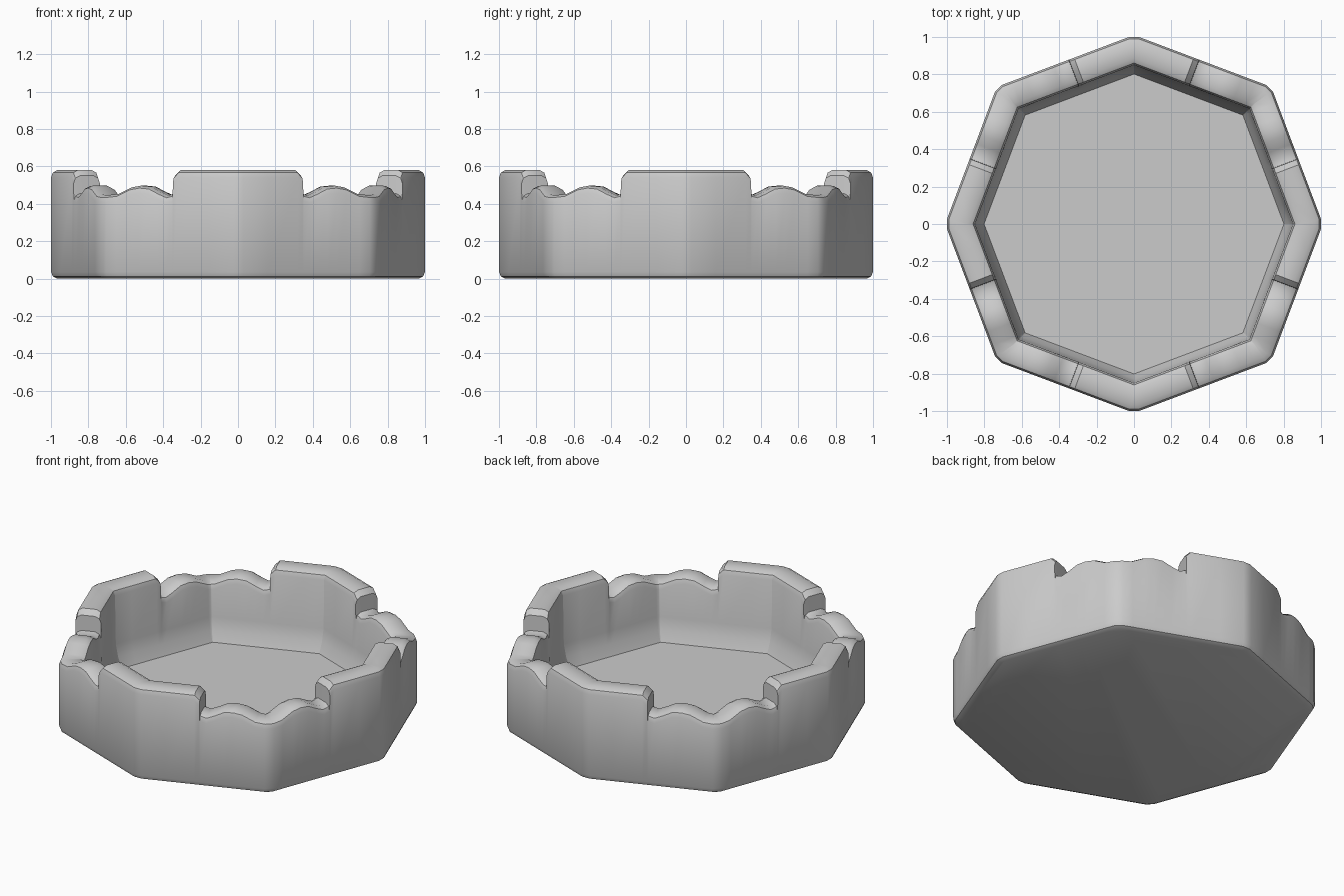
import bpy, bmesh, math
from mathutils import Vector

if "Cube" in bpy.data.objects:
    bpy.data.objects.remove(bpy.data.objects["Cube"])

CORNER = 0.03            # small cut on each vertical corner
R_AXIS, R_DIAG = 1.01, 1.037

# rim height along one side, from a raised corner to a low corner (0..0.733 in x)
RIM = [(0.16, 0.58), (0.32, 0.58), (0.348, 0.55), (0.350, 0.455), (0.385, 0.445),
       (0.43, 0.465), (0.48, 0.492), (0.53, 0.497), (0.58, 0.488), (0.65, 0.453)]
LOW, HIGH = 0.447, 0.58


def section(top):
    """Wall cross-section: (inset from outer face, height)."""
    return [(0.035, 0.0), (0.01, 0.012), (0, 0.035), (0, top - 0.04), (0.01, top - 0.013),
            (0.035, top), (0.115, top), (0.14, top - 0.013), (0.15, top - 0.04),
            (0.155, 0.24), (0.17, 0.165), (0.195, 0.10)]


corners = [Vector((math.cos(k * math.pi / 4), math.sin(k * math.pi / 4)))
           * (R_DIAG if k % 2 else R_AXIS) for k in range(8)]

# stations round the wall, each a list of 3D points
stations = []
for k in range(8):
    a, b = corners[k], corners[(k + 1) % 8]
    e = (b - a).normalized()
    n = Vector((e.y, -e.x))

    def corner_station(v, along, top):
        c = n.dot(v.normalized())
        slope = math.sqrt(1 - c * c) / c
        pts = []
        for d, z in section(top):
            p = v - v.normalized() * d / c + along * max(0.0008, CORNER - d * slope)
            pts.append((p.x, p.y, z))
        stations.append(pts)

    corner_station(a, e, LOW if k % 2 else HIGH)
    side = [(s / 0.733, h) for s, h in RIM]
    if k % 2:
        side = [(1 - t, h) for t, h in reversed(side)]
    for t, h in side:
        q = a.lerp(b, t)
        stations.append([(*(q - n * d), z) for d, z in section(h)])
    corner_station(b, -e, HIGH if k % 2 else LOW)

# skin the wall and close the base and the dish floor
bm = bmesh.new()
rows = [[bm.verts.new(p) for p in st] for st in stations]
for r0, r1 in zip(rows, rows[1:] + rows[:1]):
    for j in range(len(r0) - 1):
        bm.faces.new((r0[j], r1[j], r1[j + 1], r0[j + 1]))
bm.faces.new([r[0] for r in reversed(rows)])
bm.faces.new([r[-1] for r in rows])
bmesh.ops.recalc_face_normals(bm, faces=bm.faces)
mesh = bpy.data.meshes.new("octagonal_dish")
bm.to_mesh(mesh)
bm.free()
dish = bpy.data.objects.new("octagonal_dish", mesh)
bpy.context.collection.objects.link(dish)
bpy.context.view_layer.objects.active = dish
dish.select_set(True)
bpy.ops.object.shade_smooth_by_angle(angle=math.radians(35))
